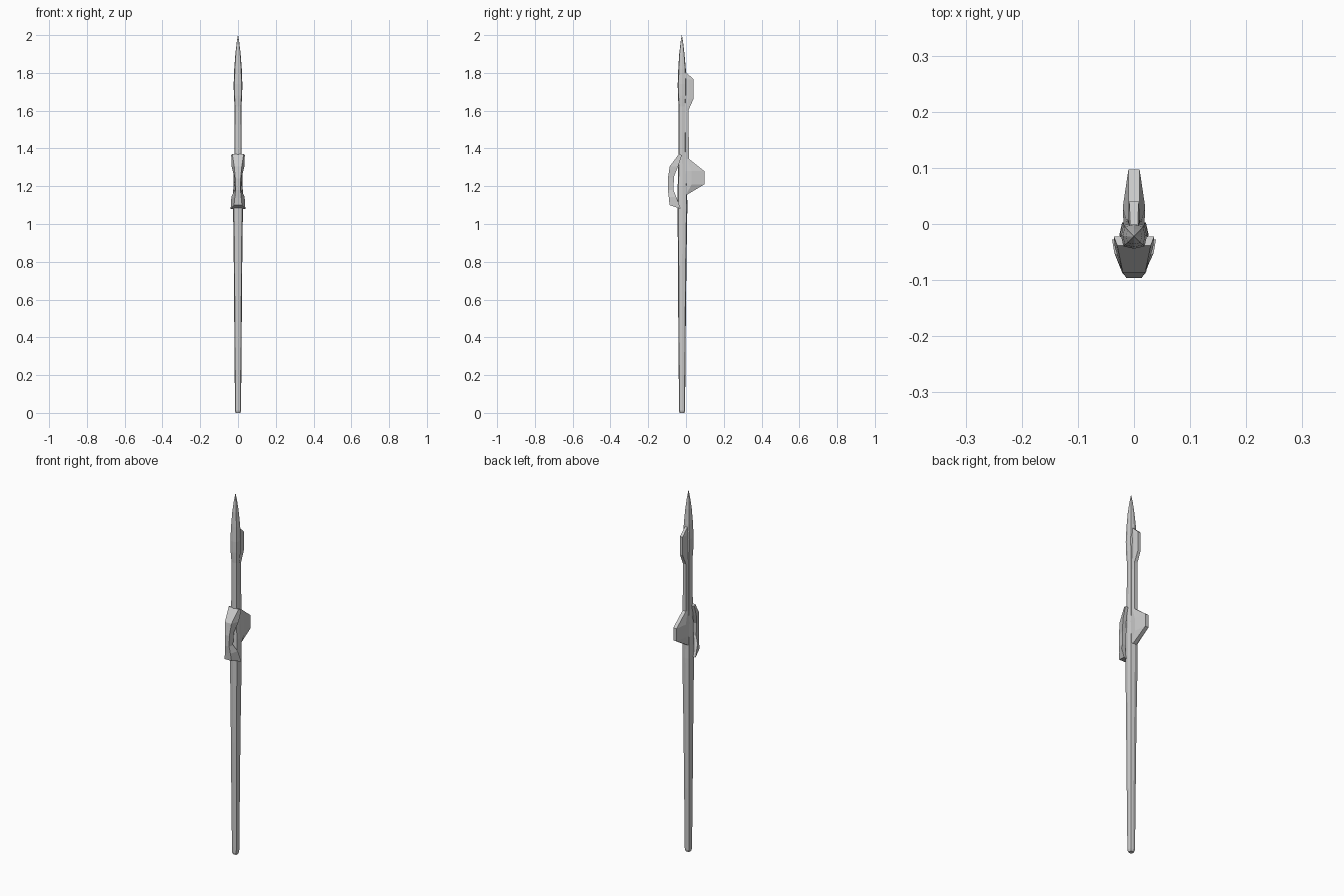
import bpy, bmesh

if "Cube" in bpy.data.objects:
    bpy.data.objects.remove(bpy.data.objects["Cube"])


def loft(name, rings):
    """Skin a list of equal-length vertex rings into a closed solid."""
    bm = bmesh.new()
    vs = [[bm.verts.new(p) for p in ring] for ring in rings]
    n = len(vs[0])
    for a, b in zip(vs, vs[1:]):
        for i in range(n):
            j = (i + 1) % n
            bm.faces.new((a[i], a[j], b[j], b[i]))
    bm.faces.new(vs[0])
    bm.faces.new(vs[-1])
    bmesh.ops.remove_doubles(bm, verts=bm.verts, dist=1e-5)
    bmesh.ops.recalc_face_normals(bm, faces=bm.faces)
    me = bpy.data.meshes.new(name)
    bm.to_mesh(me)
    bm.free()
    ob = bpy.data.objects.new(name, me)
    bpy.context.collection.objects.link(ob)
    return ob


def octagon(z, r, cy, k=0.82):
    """Rounded-square ring with corners at 45 degrees."""
    pts = [(1, 0), (k, k), (0, 1), (-k, k), (-1, 0), (-k, -k), (0, -1), (k, -k)]
    return [(x * r, cy + y * r, z) for x, y in pts]


# Shaft: swells toward the guard, slimmer above it
shaft = [(0, .012, -.021), (.012, .016, -.021), (.5, .020, -.021), (.8, .0225, -.020),
         (1.08, .026, -.019), (1.2, .025, -.019), (1.34, .020, -.020), (1.64, .018, -.021)]
loft("shaft", [octagon(*s) for s in shaft])

# Spear head: bulges then tapers to a point
head = [(1.62, .018, -.021), (1.68, .022, -.021), (1.74, .023, -.021), (1.82, .020, -.021),
        (1.90, .014, -.022), (1.96, .007, -.022), (2.0, .0006, -.022)]
loft("spear_head", [octagon(*s) for s in head])


def rib(z, y_out, w_out, w_mid, y_mid):
    """Hexagonal rib section rising from the shaft toward the back."""
    half = [(w_mid * .9, -.015), (w_mid, y_mid), (w_out, y_out)]
    return ([(x, y, z) for x, y in half] + [(-x, y, z) for x, y in reversed(half)])


# Back spine with the small upper fin and the large lower fin
spine = [(1.805, -.002, .007, .008, -.006), (1.765, .041, .008, .011, .012),
         (1.665, .041, .008, .011, .012), (1.605, .014, .009, .011, .004),
         (1.345, .015, .010, .013, .004), (1.28, .097, .010, .020, .030),
         (1.21, .097, .010, .020, .030), (1.155, .006, .010, .017, .000)]
loft("back_fins", [rib(*s) for s in spine])

# Front hand guard: flared at both ends, narrow and open behind in the middle
# (front y, z, half width, back y, z, half width)
guard = [(-.038, 1.37, .030, -.022, 1.365, .036),
         (-.086, 1.305, .020, -.042, 1.305, .034),
         (-.096, 1.24, .014, -.064, 1.25, .020),
         (-.096, 1.18, .013, -.066, 1.18, .016),
         (-.091, 1.14, .017, -.052, 1.145, .035),
         (-.087, 1.10, .021, -.028, 1.08, .039)]
loft("hand_guard", [[(-wf, yf, zf), (wf, yf, zf), (wb, yb, zb), (-wb, yb, zb)]
                    for yf, zf, wf, yb, zb, wb in guard])
